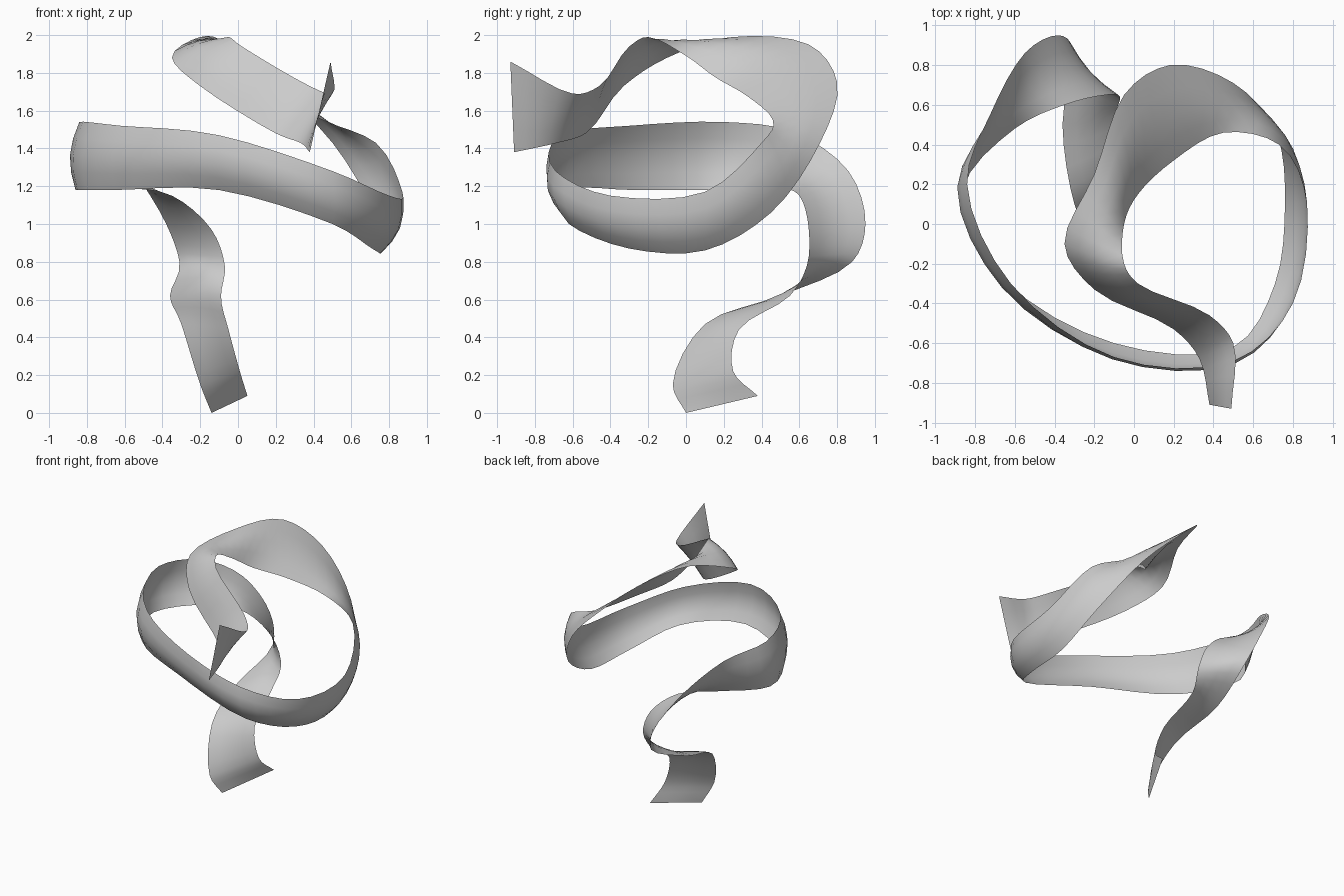
import bpy
import math
from mathutils import Vector

# Remove the default cube if the scene has it
default_cube = bpy.data.objects.get("Cube")
if default_cube:
    bpy.data.objects.remove(default_cube, do_unlink=True)

STEPS_PER_SPAN = 4
STRIPS_ACROSS = 4
BULGE = 0.045

# Guide points of the two long ribbon edges, from the lower end to the upper end
upper_edge = [
    (-.14, 0, 0), (-.2, -.07, .15), (-.3, .1, .47), (-.36, .5, .62),
    (-.31, .88, .8), (-.38, .95, 1), (-.55, .86, 1.28), (-.72, .56, 1.49),
    (-.84, .2, 1.54), (-.62, -.3, 1.52), (-.1, -.67, 1.47), (.5, -.69, 1.28),
    (.8, -.4, 1.15), (.87, .1, 1.17), (.73, .4, 1.43), (.45, .46, 1.55),
    (.2, .32, 1.68), (.02, .15, 1.78), (-.05, 0, 1.89), (-.05, -.2, 1.99),
    (.02, -.3, 1.94), (.38, -.46, 1.73), (.5, -.6, 1.69), (.49, -.93, 1.86)]
lower_edge = [
    (.05, .38, .09), (.01, .25, .22), (-.05, .28, .44), (-.09, .55, .62),
    (-.07, .64, .78), (-.14, .65, .97), (-.35, .6, 1.15), (-.6, .48, 1.19),
    (-.86, .17, 1.18), (-.65, -.28, 1.18), (-.1, -.6, 1.18), (.5, -.62, 1),
    (.71, -.3, .87), (.76, .1, .86), (.72, .45, 1.06), (.5, .71, 1.43),
    (.18, .8, 1.75), (-.05, .65, 1.95), (-.2, .25, 1.99), (-.35, -.1, 1.88),
    (-.2, -.33, 1.73), (.2, -.53, 1.48), (.33, -.68, 1.43), (.38, -.91, 1.38)]


def smooth_path(points):
    """Centripetal spline passing through every guide point."""
    pts = [Vector(p) for p in points]
    pts = [pts[0] * 2 - pts[1]] + pts + [pts[-1] * 2 - pts[-2]]
    path = []
    for a, b, c, d in zip(pts, pts[1:], pts[2:], pts[3:]):
        ab, bc, cd = (math.sqrt((q - p).length) for p, q in ((a, b), (b, c), (c, d)))
        leave = ((b - a) / ab - (c - a) / (ab + bc)) * bc + (c - b)
        arrive = ((d - c) / cd - (d - b) / (bc + cd)) * bc + (c - b)
        for step in range(STEPS_PER_SPAN):
            t = step / STEPS_PER_SPAN
            chord = c - b
            path.append(b + leave * t
                        + (chord * 3 - leave * 2 - arrive) * t ** 2
                        + (leave + arrive - chord * 2) * t ** 3)
    path.append(pts[-2])
    return path


def ribbon_rows(first, second):
    """Rows of points across the ribbon, bowed gently outward in the middle."""
    middle = [(p + q) / 2 for p, q in zip(first, second)]
    last = len(middle) - 1
    rows = []
    for i, (p, q) in enumerate(zip(first, second)):
        along = middle[min(i + 1, last)] - middle[max(i - 1, 0)]
        outward = (q - p).cross(along).normalized()
        depth = BULGE * math.sin(math.pi * i / last)
        row = []
        for k in range(STRIPS_ACROSS + 1):
            s = k / STRIPS_ACROSS
            row.append(p.lerp(q, s) + outward * depth * math.sin(math.pi * s))
        rows.append(row)
    return rows


# Ribbon surface
rows = ribbon_rows(smooth_path(upper_edge), smooth_path(lower_edge))
width = STRIPS_ACROSS + 1
vertices = [point for row in rows for point in row]
faces = [(i * width + k, i * width + k + 1, (i + 1) * width + k + 1, (i + 1) * width + k)
         for i in range(len(rows) - 1) for k in range(STRIPS_ACROSS)]
mesh = bpy.data.meshes.new("ribbon")
mesh.from_pydata(vertices, [], faces)
mesh.update()
ribbon = bpy.data.objects.new("ribbon", mesh)
bpy.context.collection.objects.link(ribbon)

# Plain grey material
grey = bpy.data.materials.new("light grey")
grey.use_nodes = True
colour = (.6, .6, .6, 1)
grey.diffuse_color = colour
grey.node_tree.nodes["Principled BSDF"].inputs["Base Color"].default_value = colour
mesh.materials.append(grey)

# Smooth shading
bpy.context.view_layer.objects.active = ribbon
ribbon.select_set(True)
bpy.ops.object.shade_smooth_by_angle(angle=math.radians(60))
